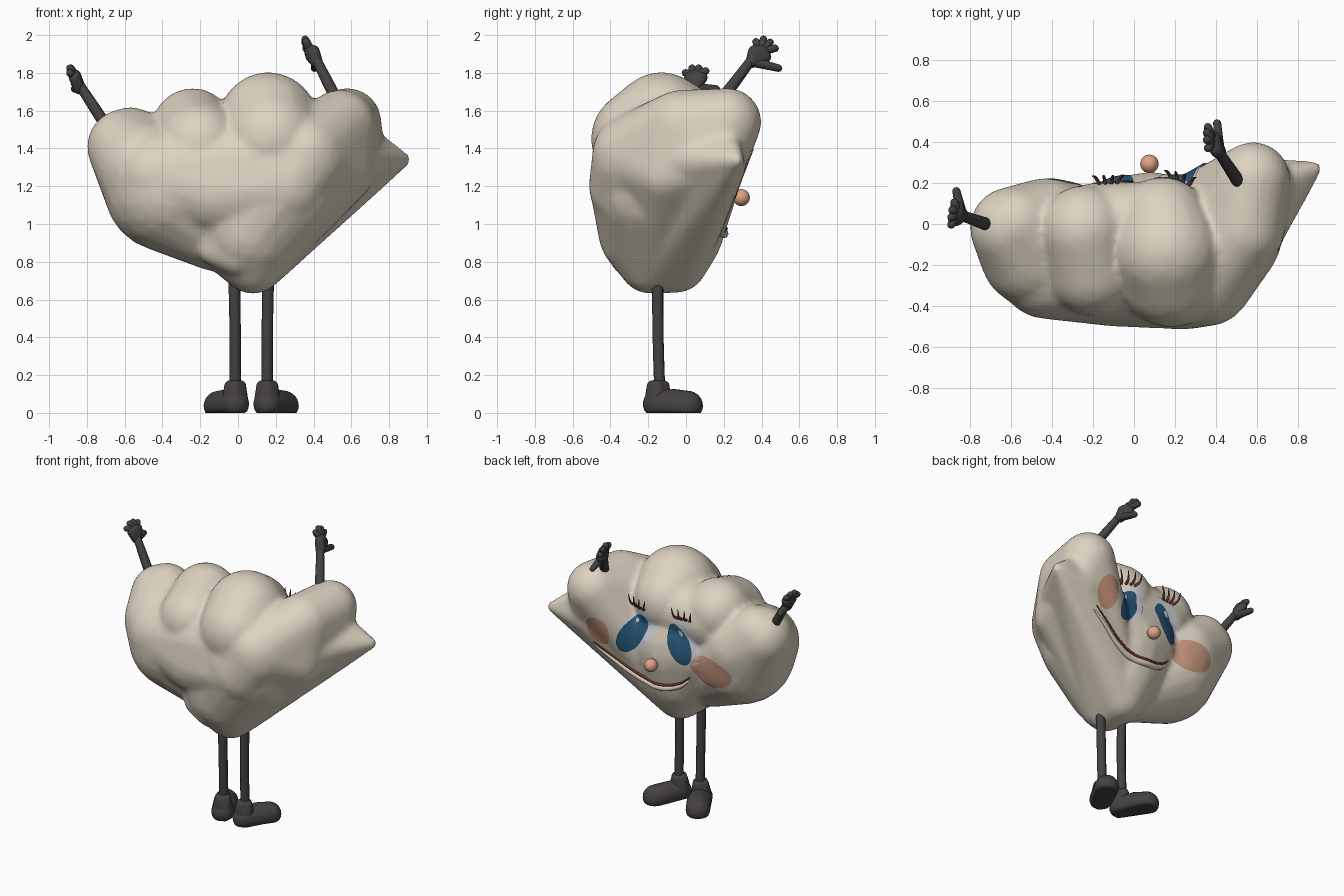
import bpy, bmesh
from mathutils import Vector, Matrix
from mathutils.bvhtree import BVHTree

cube = bpy.data.objects.get("Cube")
if cube:
    bpy.data.objects.remove(cube)


def material(name, rgb):
    m = bpy.data.materials.new(name)
    m.use_nodes = True
    m.diffuse_color = (*rgb, 1)
    m.node_tree.nodes["Principled BSDF"].inputs["Base Color"].default_value = (*rgb, 1)
    return m


CREAM = material("cream", (.72, .65, .53))
CHARCOAL = material("charcoal", (.06, .053, .054))
PEACH = material("peach", (.74, .37, .24))
BLUSH = material("blush", (.60, .32, .22))
WHITE = material("eye white", (.68, .67, .70))
BLUE = material("eye blue", (.02, .10, .20))
BROWN = material("red brown", (.14, .035, .02))


def finish(name, bm, mat):
    """Turn a bmesh into a smooth shaded object."""
    mesh = bpy.data.meshes.new(name)
    bm.to_mesh(mesh)
    bm.free()
    mesh.materials.append(mat)
    mesh.shade_smooth()
    obj = bpy.data.objects.new(name, mesh)
    bpy.context.collection.objects.link(obj)
    return obj


def add_hull(bm, spheres, detail=3):
    """Append the convex skin around a list of (x, y, z, radius) spheres."""
    pts = bmesh.new()
    for x, y, z, r in spheres:
        bmesh.ops.create_icosphere(pts, subdivisions=detail, radius=r,
                                   matrix=Matrix.Translation((x, y, z)))
    skin = bmesh.new()
    for v in pts.verts:
        skin.verts.new(v.co)
    pts.free()
    bmesh.ops.convex_hull(skin, input=skin.verts[:])
    loose = [v for v in skin.verts if not v.link_faces]
    bmesh.ops.delete(skin, geom=loose, context='VERTS')
    bmesh.ops.recalc_face_normals(skin, faces=skin.faces[:])
    tmp = bpy.data.meshes.new("tmp")
    skin.to_mesh(tmp)
    skin.free()
    bm.from_mesh(tmp)
    bpy.data.meshes.remove(tmp)


def tube(name, points, radii, mat):
    """Round tube along a smooth path."""
    cu = bpy.data.curves.new(name, 'CURVE')
    cu.dimensions = '3D'
    cu.bevel_depth = 1
    cu.bevel_resolution = 3
    cu.resolution_u = 6
    cu.use_fill_caps = True
    sp = cu.splines.new('BEZIER')
    sp.bezier_points.add(len(points) - 1)
    for bp, co, r in zip(sp.bezier_points, points, radii):
        bp.co = co
        bp.radius = r
        bp.handle_left_type = bp.handle_right_type = 'AUTO'
    cu.materials.append(mat)
    obj = bpy.data.objects.new(name, cu)
    bpy.context.collection.objects.link(obj)
    return obj


# Puffy body: overlapping lobes fused into one soft skin
BASE = [(.08, -.19, .80, .17), (.08, -.05, .80, .165)]
lobes = [
    # belly and face
    BASE + [(0, -.12, 1.22, .36), (.2, -.14, 1.22, .375), (.06, -.17, .98, .30),
            (.08, -.08, .98, .285), (.08, -.1, 1.18, .355)],
    # right lobe
    [(-.6, -.02, 1.41, .20), (-.57, 0, 1.44, .18), (-.37, -.13, 1.19, .34), (-.12, -.13, .96, .21),
     (-.5, -.15, 1.3, .25), (-.43, 0, 1.3, .225)],
    # front wrap running from the right lobe to the left wing
    [(-.42, -.22, 1.26, .245), (-.1, -.25, 1.17, .25), (.25, -.28, 1.2, .235), (.35, -.27, 1.34, .23)],
    # middle dome
    [(-.24, -.03, 1.5, .22), (-.2, -.22, 1.42, .23)],
    # tall dome
    [(.16, -.13, 1.54, .265), (.18, -.24, 1.45, .265), (.14, 0, 1.5, .23)],
    # brow bridging both domes over the eyes
    [(-.2, 0, 1.44, .20), (.12, 0, 1.46, .21)],
    # left wing
    BASE + [(.58, .22, 1.54, .18), (.54, -.03, 1.52, .19), (.35, -.27, 1.36, .23),
            (.62, .15, 1.34, .16), (.53, -.1, 1.27, .18)],
    # pointed fold
    BASE + [(.88, .27, 1.34, .035), (.72, .22, 1.42, .07), (.63, .17, 1.32, .15), (.6, 0, 1.34, .15)],
    # small tuck under the belly
    [(-.13, -.29, .86, .08), (0, -.29, .84, .12), (-.05, -.3, .94, .12)],
]
bm = bmesh.new()
for lobe in lobes:
    add_hull(bm, lobe)
body = finish("body", bm, CREAM)
remesh = body.modifiers.new("fuse", 'REMESH')
remesh.mode = 'VOXEL'
remesh.voxel_size = .018
remesh.use_smooth_shade = True
soften = body.modifiers.new("soften", 'SMOOTH')
soften.factor = .5
soften.iterations = 8
graph = bpy.context.evaluated_depsgraph_get()
fused = bpy.data.meshes.new_from_object(body.evaluated_get(graph))
body.modifiers.clear()
body.data = fused
fused.shade_smooth()
surface = BVHTree.FromPolygons([v.co for v in fused.vertices],
                               [p.vertices[:] for p in fused.polygons])


def on_face(x, z, lift=0.0):
    """Point on the face side of the body at the given x and z."""
    co, normal, _, _ = surface.ray_cast(Vector((x, 2, z)), Vector((0, -1, 0)))
    return co + normal * lift if co else Vector((x, .1, z))


def patch(name, x, z, rx, rz, mat, lift, lean=0.0):
    """Thin oval plate that follows the body surface."""
    bm = bmesh.new()
    bmesh.ops.create_grid(bm, x_segments=24, y_segments=24, size=1)
    for v in bm.verts:
        u, w = v.co.x, v.co.y
        u, w = u * (1 - w * w / 2) ** .5, w * (1 - u * u / 2) ** .5
        v.co = on_face(x + u * rx + lean * w * rz, z + w * rz, lift)
    bmesh.ops.recalc_face_normals(bm, faces=bm.faces[:])
    if sum(f.normal.y for f in bm.faces) < 0:
        bmesh.ops.reverse_faces(bm, faces=bm.faces[:])
    return finish(name, bm, mat)


# Eyes with lashes
for side, x, white_x, rx, lean in (("right", -.09, -.125, .075, .3), ("left", .255, .225, .085, -.4)):
    patch(side + "_eye_white", white_x, 1.33, .115, .165, WHITE, .005, lean)
    patch(side + "_iris", x, 1.305, rx, .138, BLUE, .009, lean)
    patch(side + "_eye_glint", x - .01, 1.385, .014, .022, WHITE, .0115, lean)
    for i in range(4):
        root = on_face(white_x + (i - 1.5) * .028, 1.485)
        fan = (i - 1.5) * .012
        tube(f"{side}_lash_{i + 1}",
             [root, root + Vector((fan, .03, .02)), root + Vector((fan * 2, .04, .085))],
             [.009, .008, .002], BROWN)

# Cheeks
patch("right_cheek", -.33, 1.16, .165, .105, BLUSH, .005)
patch("left_cheek", .485, 1.29, .085, .11, BLUSH, .005)

# Smile and lower lip
smile = [(-.15, 1.065), (-.08, 1.01), (.06, .975), (.18, .985), (.30, 1.03), (.44, 1.115), (.55, 1.18)]
tube("mouth", [on_face(x, z, .002) for x, z in smile],
     [.004, .008, .010, .010, .008, .006, .003], BROWN)
tube("lower_lip", [on_face(x + .01, z - .026) for x, z in smile],
     [.006, .018, .022, .022, .018, .012, .005], CREAM)

# Nose
bm = bmesh.new()
bmesh.ops.create_uvsphere(bm, u_segments=24, v_segments=16, radius=.045,
                          matrix=Matrix.Translation((.075, .293, 1.14)))
finish("nose", bm, PEACH)

# Arms
tube("right_arm", [(-.66, -.02, 1.46), (-.75, .01, 1.6), (-.835, .04, 1.73)], [.032, .03, .026], CHARCOAL)
tube("left_arm", [(.55, .14, 1.6), (.48, .25, 1.74), (.42, .34, 1.86)], [.032, .03, .026], CHARCOAL)


def hand(name, palm, fingers, thumb):
    """Palm with finger capsules that start inside it."""
    bm = bmesh.new()
    add_hull(bm, palm, 2)
    heart = Vector(palm[-1][:3])
    for tip in fingers:
        root = heart.lerp(Vector(tip), .3)
        add_hull(bm, [(*root, .024), (*tip, .02)], 2)
    add_hull(bm, [(*palm[0][:3], .028), (*thumb, .02)], 2)
    return finish(name, bm, CHARCOAL)


hand("right_hand",
     [(-.84, .045, 1.72, .034), (-.865, .02, 1.775, .03), (-.86, .085, 1.775, .03), (-.865, .05, 1.785, .034)],
     [(-.89, -.003, 1.8), (-.89, .032, 1.825), (-.885, .068, 1.825), (-.875, .105, 1.81)],
     (-.865, .16, 1.715))
hand("left_hand",
     [(.415, .35, 1.86, .034), (.40, .36, 1.915, .032), (.39, .42, 1.885, .032), (.385, .395, 1.915, .036)],
     [(.36, .37, 1.965), (.355, .41, 1.978), (.355, .445, 1.962), (.36, .472, 1.93)],
     (.405, .49, 1.825))

# Legs and boots, mirrored about the hip centre
HIP = .07
for side, s in (("right", -1), ("left", 1)):
    tube(side + "_leg", [(HIP + s * .09, -.15, .72), (HIP + s * .085, -.148, .42), (HIP + s * .085, -.14, .14)],
         [.031, .03, .03], CHARCOAL)
    bm = bmesh.new()
    ankle = HIP + s * .085
    add_hull(bm, [(ankle, -.15, .155, .03), (ankle + .028, -.15, .15, .03), (ankle - .028, -.15, .15, .03),
                  (ankle, -.178, .15, .03), (ankle, -.117, .15, .03), (ankle, -.15, .07, .07)])
    add_hull(bm, [(ankle, -.155, .055, .074), (HIP + s * .172, .01, .045, .08),
                  (HIP + s * .125, -.06, .058, .076)])
    for v in bm.verts:
        v.co.z = max(v.co.z, .008) - .008
    finish(side + "_boot", bm, CHARCOAL)
